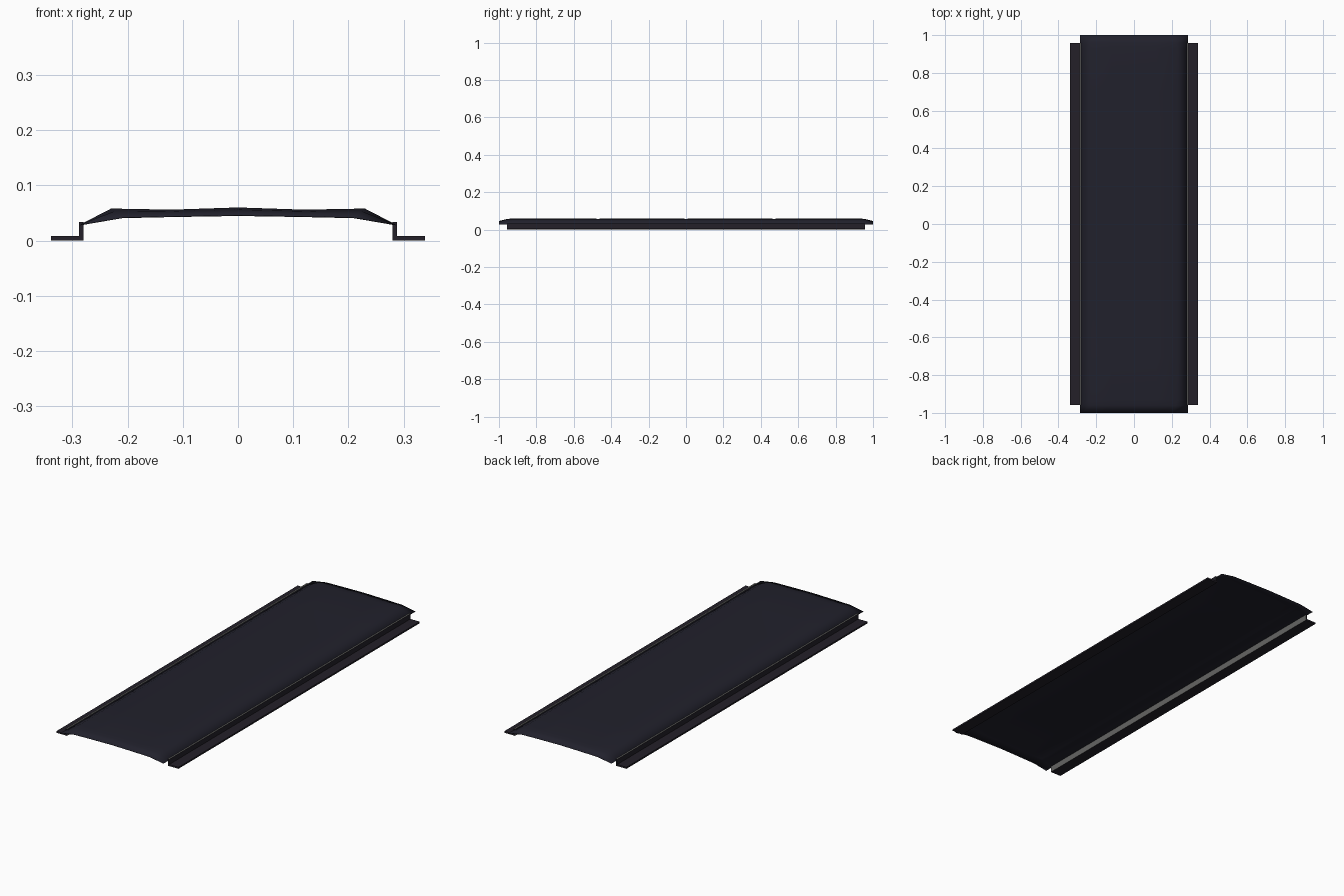
import bpy, bmesh

if "Cube" in bpy.data.objects:
    bpy.data.objects.remove(bpy.data.objects["Cube"])


def material(name, rgb):
    m = bpy.data.materials.new(name)
    m.diffuse_color = (*rgb, 1)
    m.use_nodes = True
    m.node_tree.nodes["Principled BSDF"].inputs["Base Color"].default_value = m.diffuse_color
    return m


navy = material("dark navy", (0.0152, 0.0150, 0.0250))
plum = material("dark plum", (0.0170, 0.0145, 0.0220))
grey = material("metal grey", (0.13, 0.13, 0.125))


def make_object(name, bm, mats):
    me = bpy.data.meshes.new(name)
    bm.to_mesh(me)
    bm.free()
    for m in mats:
        me.materials.append(m)
    ob = bpy.data.objects.new(name, me)
    bpy.context.collection.objects.link(ob)
    return ob


# Domed sheet: half cross-sections (x, z) from the centre to the side edge
end = [(0, .046), (.12, .044), (.21, .042), (.286, .029)]
shoulder = [(0, .056), (.12, .053), (.222, .054), (.286, .029)]
crown = [(0, .060), (.12, .056), (.23, .058), (.286, .029)]
dip = [(0, .058), (.12, .0545), (.23, .0565), (.286, .029)]
half_rows = [(0, dip), (.24, crown), (.47, dip), (.70, crown),
             (.93, crown), (.96, shoulder), (1, end)]
rows = [(-y, p) for y, p in reversed(half_rows[1:])] + half_rows

bm = bmesh.new()
grid = []
for y, prof in rows:
    full = [(-x, z) for x, z in reversed(prof[1:])] + prof
    grid.append([bm.verts.new((x, y, z)) for x, z in full])
for a, b in zip(grid, grid[1:]):
    for i in range(len(a) - 1):
        bm.faces.new((a[i], a[i + 1], b[i + 1], b[i]))
for f in bm.faces:
    f.smooth = True
panel = make_object("domed_panel", bm, [navy])
solid = panel.modifiers.new("thickness", 'SOLIDIFY')
solid.thickness = 0.0015
solid.offset = -1


# Side rails: L-shaped profile extruded along y
L_PROFILE = [(.280, 0), (.339, 0), (.339, .008), (.288, .008),
             (.288, .034), (.280, .034)]
for side, s in (("left", -1), ("right", 1)):
    bm = bmesh.new()
    face = bm.faces.new([bm.verts.new((s * x, -.957, z)) for x, z in L_PROFILE])
    ext = bmesh.ops.extrude_face_region(bm, geom=[face])
    bmesh.ops.translate(bm, vec=(0, 1.914, 0), verts=[
        v for v in ext["geom"] if isinstance(v, bmesh.types.BMVert)])
    bmesh.ops.recalc_face_normals(bm, faces=bm.faces)
    # grey on the inner wall and the top lip, dark elsewhere
    for f in bm.faces:
        c = f.calc_center_median()
        inner = f.normal.x * s < -0.9
        lip = f.normal.z > 0.9 and c.z > .03
        f.material_index = 1 if inner or lip else 0
    make_object(side + "_rail", bm, [plum, grey])
